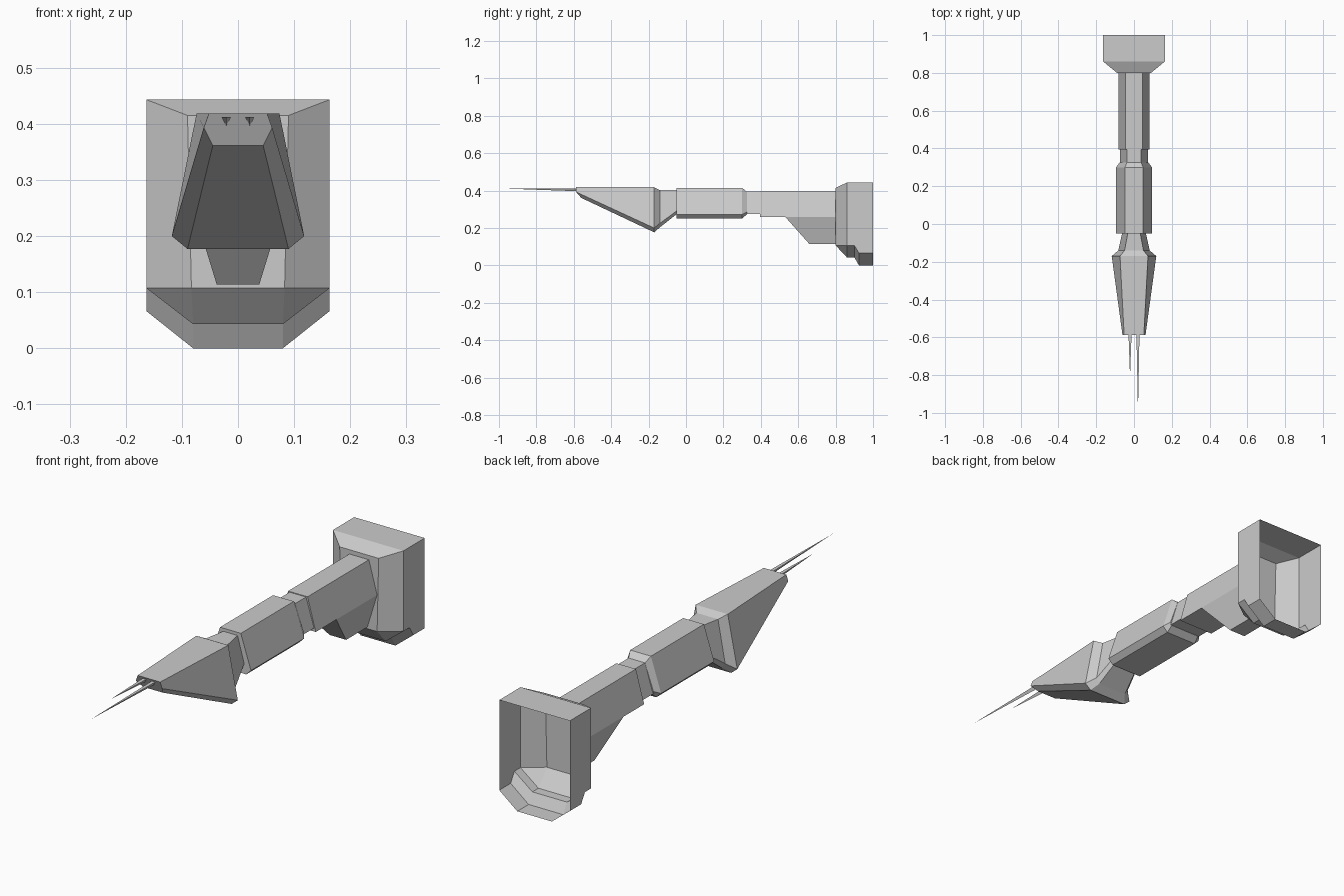
import bpy, bmesh

if "Cube" in bpy.data.objects:
    bpy.data.objects.remove(bpy.data.objects["Cube"])


def loft(name, rings, cap_start=True, cap_end=True):
    """Skin between mirrored rings; each ring lists its right half (x, y, z) from top to bottom."""
    bm = bmesh.new()
    loops = []
    for half in rings:
        pts = list(half) + [(-x, y, z) for x, y, z in reversed(half)]
        loops.append([bm.verts.new(p) for p in pts])
    n = len(loops[0])
    for a, b in zip(loops, loops[1:]):
        for i in range(n):
            j = (i + 1) % n
            bm.faces.new((a[i], a[j], b[j], b[i]))
    if cap_start:
        bm.faces.new(loops[0])
    if cap_end:
        bm.faces.new(loops[-1])
    bmesh.ops.remove_doubles(bm, verts=bm.verts[:], dist=0.0005)
    bmesh.ops.recalc_face_normals(bm, faces=bm.faces[:])
    me = bpy.data.meshes.new(name)
    bm.to_mesh(me)
    bm.free()
    ob = bpy.data.objects.new(name, me)
    bpy.context.collection.objects.link(ob)
    return ob


def ring(y, *xz):
    return [(x, y, z) for x, z in xz]


# Hollow wall mount, open at the back, with a stepped lower lip
upper = ((.163, .443), (.163, .107), (.08, .043))
lower = ((.163, .443), (.163, .066), (.08, 0))
loft("wall_mount", [
    ring(.80, (.09, .415), (.083, .107), (.083, .107)),
    ring(.86, *upper), ring(.90, *upper),
    ring(.925, *lower), ring(1.0, *lower)], cap_end=False)

# Rear arm with the sloped brace under it
loft("rear_arm", [
    ring(.395, (.045, .397), (.083, .26)),
    ring(.80, (.045, .397), (.083, .26))])
loft("rear_brace", [
    [(.083, .53, .26), (.083, .53, .26 - .0001)],
    [(.083, .535, .26), (.0813, .535, .2545)],
    [(.083, .66, .26), (.038, .66, .114)],
    [(.083, .80, .26), (.038, .80, .114)]])

# Narrow joint between the two arms
loft("arm_joint", [
    ring(.30, (.038, .394), (.075, .274)),
    ring(.40, (.038, .394), (.075, .274))])

# Front arm with a chamfered underside and tapered rear end
arm = ((.048, .415), (.095, .272), (.073, .25))
loft("front_arm", [
    ring(-.05, *arm), ring(.30, *arm),
    ring(.325, (.038, .394), (.077, .285), (.07, .273))])

# Wedge head, flared collar and neck
loft("head", [
    [(.052, -.588, .418), (.061, -.588, .393), (.045, -.56, .361)],
    ring(-.17, (.074, .418), (.118, .2), (.09, .177)),
    ring(-.14, (.05, .402), (.083, .225), (.068, .203)),
    ring(-.045, (.032, .402), (.062, .295), (.052, .278))])


# Two thin three-sided needles
def needle(name, x, tip_y):
    bm = bmesh.new()
    base = [bm.verts.new(p) for p in
            ((x - .008, -.585, .412), (x + .008, -.585, .412), (x, -.585, .397))]
    tip = bm.verts.new((x, tip_y, .412))
    bm.faces.new(base)
    for i in range(3):
        bm.faces.new((base[i], base[(i + 1) % 3], tip))
    bmesh.ops.recalc_face_normals(bm, faces=bm.faces[:])
    me = bpy.data.meshes.new(name)
    bm.to_mesh(me)
    bm.free()
    bpy.context.collection.objects.link(bpy.data.objects.new(name, me))


needle("short_needle", -.021, -.81)
needle("long_needle", .021, -1.0)
